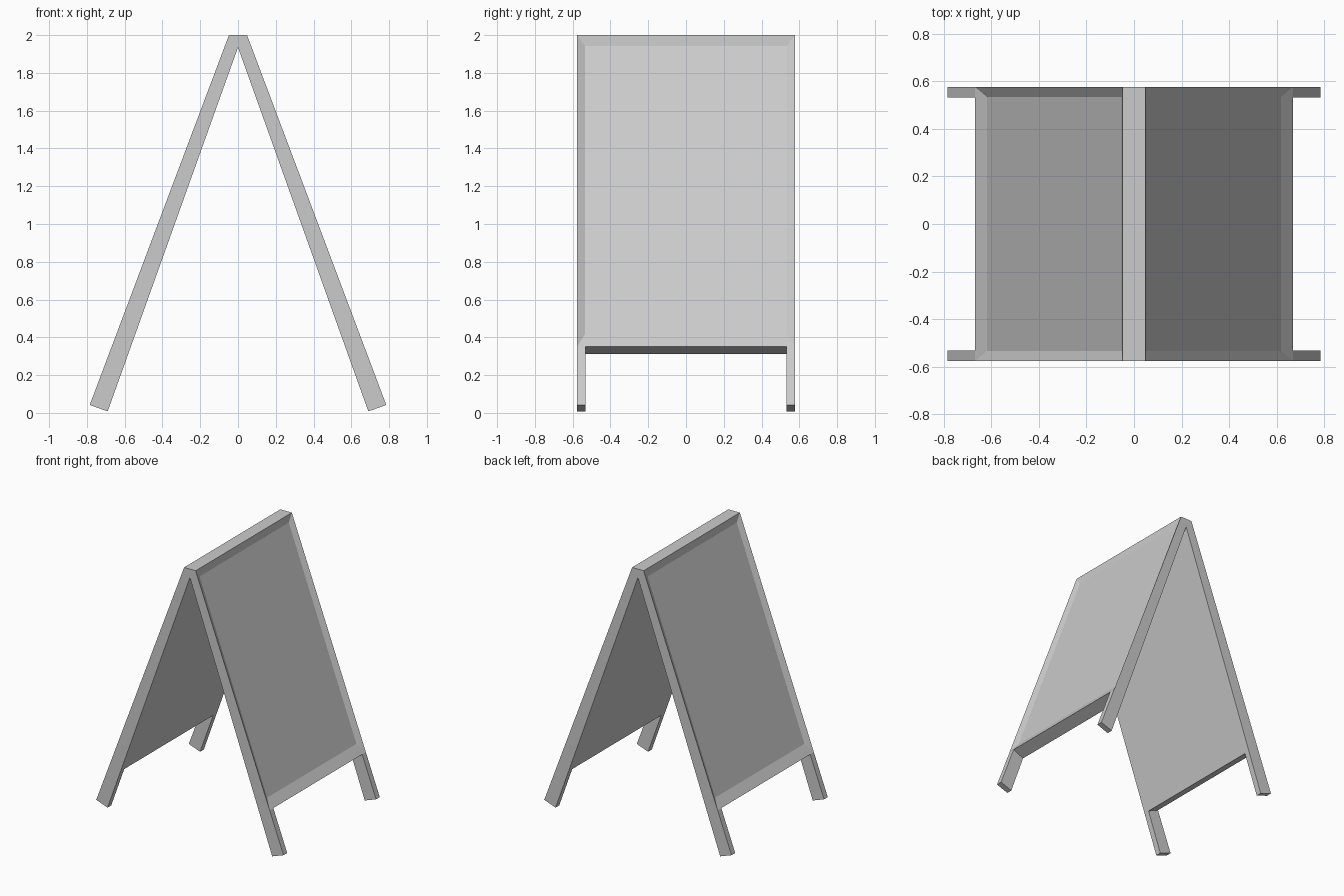
import bpy, bmesh
from mathutils import Vector

if "Cube" in bpy.data.objects:
    bpy.data.objects.remove(bpy.data.objects["Cube"])

# Side profile of one leaning board: outer and inner edge lines (x, z)
OUT_TOP, OUT_END = Vector((0.048, 2.0)), Vector((0.785, 0.042))
IN_TOP, IN_END = Vector((0.0, 1.935)), Vector((0.69, 0.008))
T_BOT = 0.842                      # where the panel ends and the feet begin
YS = [-0.576, -0.532, 0.532, 0.576]
RECESS_Y = 0.534


def point(t, f, y):
    """Point at t down the board, f through its thickness (0 = outside)."""
    p = OUT_TOP.lerp(OUT_END, t).lerp(IN_TOP.lerp(IN_END, t), f)
    return Vector((p.x, y, p.y))


bm = bmesh.new()


def v(co):
    return bm.verts.new(co)


# Panel shell sections across the width
ridge = [v((0, y, 2.0)) for y in YS]
outer_top = [v(point(0, 0, y)) for y in YS]
outer_bot = [v(point(T_BOT, 0, y)) for y in YS]
inner_bot = [v(point(T_BOT, 1, y)) for y in YS]
inner_top = [v(point(0, 1, y)) for y in YS]

for a, b in ((ridge, outer_top), (inner_bot, inner_top)):
    for i in range(3):
        bm.faces.new((a[i], a[i + 1], b[i + 1], b[i]))
bottom = [bm.faces.new((outer_bot[i], outer_bot[i + 1], inner_bot[i + 1], inner_bot[i]))
          for i in range(3)]
for i in (0, 3):
    bm.faces.new([s[i] for s in (ridge, outer_top, outer_bot, inner_bot, inner_top)])

# Recessed sign face with a bevelled surround
rt = [v(point(0.0215, 0.25, y)) for y in (-RECESS_Y, RECESS_Y)]
rb = [v(point(0.803, 0.25, y)) for y in (-RECESS_Y, RECESS_Y)]
bm.faces.new((rt[0], rb[0], rb[1], rt[1]))
bm.faces.new(outer_top + [rt[1], rt[0]])
bm.faces.new(outer_bot + [rb[1], rb[0]])
bm.faces.new((outer_top[0], rt[0], rb[0], outer_bot[0]))
bm.faces.new((outer_top[3], rt[1], rb[1], outer_bot[3]))

# Feet continue the board line below the panel
for face in (bottom[0], bottom[2]):
    foot = bmesh.ops.extrude_discrete_faces(bm, faces=[face])["faces"][0]
    mid = foot.calc_center_median().x
    for vert in foot.verts:
        vert.co = point(1, 0 if vert.co.x > mid else 1, vert.co.y)

bmesh.ops.recalc_face_normals(bm, faces=bm.faces)
mesh = bpy.data.meshes.new("folding_sign_board")
bm.to_mesh(mesh)
bm.free()
board = bpy.data.objects.new("folding_sign_board", mesh)
bpy.context.collection.objects.link(board)

# Opposite board, joined along the ridge
mirror = board.modifiers.new("opposite_board", 'MIRROR')
mirror.use_axis = (True, False, False)
mirror.use_mirror_merge = True
mirror.merge_threshold = 0.0005
